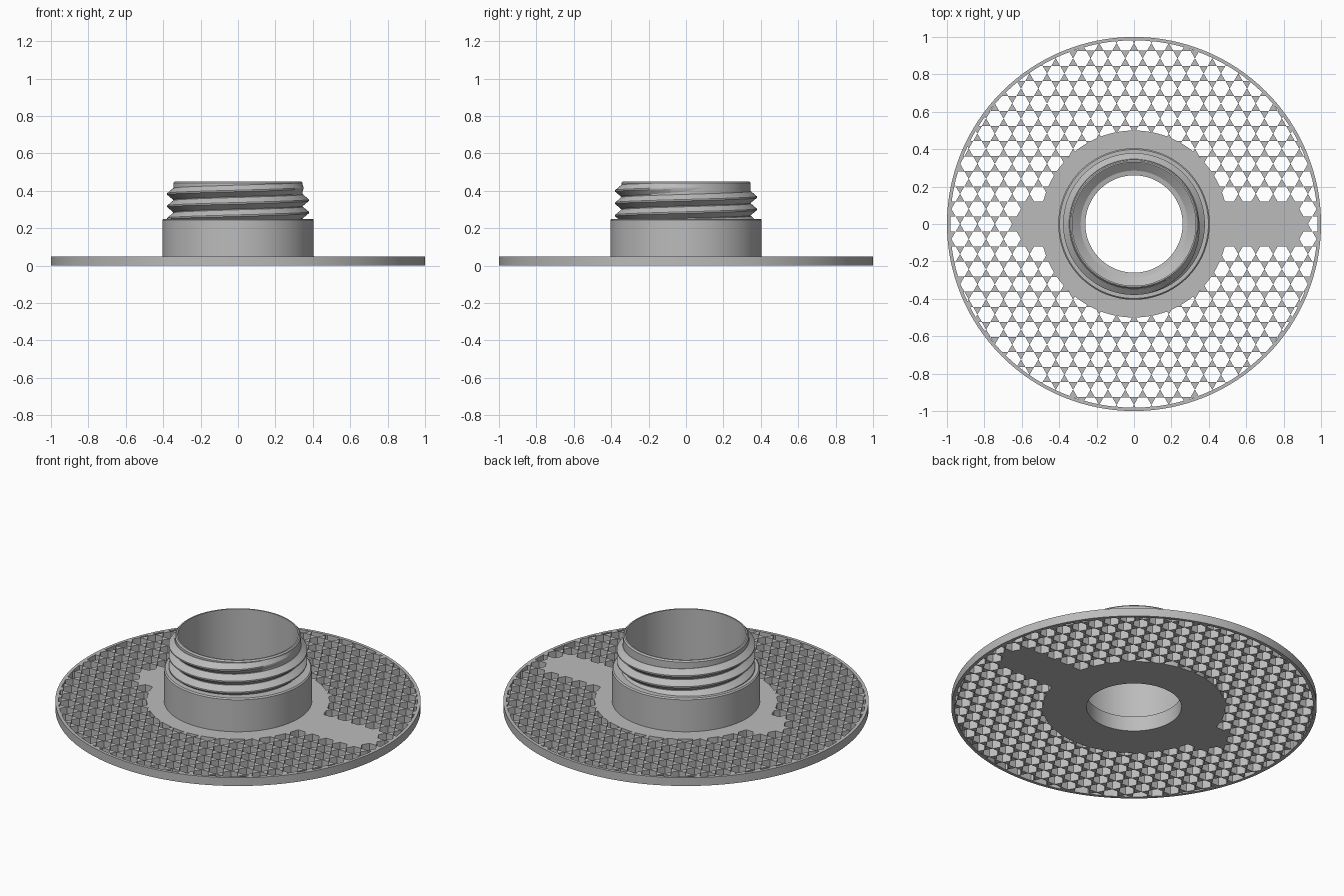
import bpy, bmesh, math
from mathutils import Matrix, Vector

cube = bpy.data.objects.get("Cube")
if cube:
    bpy.data.objects.remove(cube, do_unlink=True)

grey = bpy.data.materials.new("light_grey_plastic")
grey.use_nodes = True
grey.diffuse_color = (0.5, 0.5, 0.5, 1)
grey.node_tree.nodes["Principled BSDF"].inputs["Base Color"].default_value = (0.5, 0.5, 0.5, 1)

THICK = 0.05      # flange thickness
PITCH = 0.093     # honeycomb spacing
WALL = 0.013      # honeycomb wall width


def finish(name, bm):
    """Turn a bmesh into a named object."""
    bmesh.ops.recalc_face_normals(bm, faces=bm.faces)
    mesh = bpy.data.meshes.new(name)
    bm.to_mesh(mesh)
    bm.free()
    mesh.materials.append(grey)
    obj = bpy.data.objects.new(name, mesh)
    bpy.context.collection.objects.link(obj)
    return obj


def lathe(name, profile, steps=128):
    """Spin a closed (radius, height) profile around z."""
    bm = bmesh.new()
    verts = [bm.verts.new((r, 0, z)) for r, z in profile]
    edges = [bm.edges.new((v, verts[i - 1])) for i, v in enumerate(verts)]
    bmesh.ops.spin(bm, geom=verts + edges, cent=(0, 0, 0), axis=(0, 0, 1),
                   angle=math.tau, steps=steps, use_merge=False)
    bmesh.ops.remove_doubles(bm, verts=bm.verts, dist=1e-5)
    return finish(name, bm)


def boolean(obj, cutter, operation):
    """Apply a boolean and delete its helper."""
    cutter.hide_render = True
    mod = obj.modifiers.new("cut", 'BOOLEAN')
    mod.operation, mod.solver, mod.object = operation, 'EXACT', cutter
    bpy.context.view_layer.objects.active = obj
    bpy.ops.object.modifier_apply(modifier=mod.name)
    bpy.data.objects.remove(cutter, do_unlink=True)


def smooth(obj):
    bpy.ops.object.select_all(action='DESELECT')
    obj.select_set(True)
    bpy.context.view_layer.objects.active = obj
    bpy.ops.object.shade_smooth_by_angle(angle=math.radians(25))


# Honeycomb holes, skipping the cells that make the two solid tabs
bm = bmesh.new()
for row in range(-13, 14):
    for col in range(-12, 13):
        x = (col + (0.5 if row % 2 == 0 else 0)) * PITCH
        y = row * PITCH * math.sqrt(3) / 2
        in_tab = abs(row) <= 1 and -0.63 < x < 0.9
        if in_tab or not 0.44 < math.hypot(x, y) < 1.03:
            continue
        radius = (PITCH - WALL) / math.sqrt(3)
        place = Matrix.Translation((x, y, THICK / 2)) @ Matrix.Rotation(math.pi / 6, 4, 'Z')
        bmesh.ops.create_cone(bm, cap_ends=True, segments=6, radius1=radius,
                              radius2=radius, depth=THICK * 4, matrix=place)
holes = finish("honeycomb_cutter", bm)

# Keep the holes between the solid hub ring and the outer rim
band = lathe("band_cutter", [(0.5, -0.06), (0.982, -0.06), (0.982, 0.11), (0.5, 0.11)])
boolean(holes, band, 'INTERSECT')

# Flange with hex mesh
flange = lathe("honeycomb_flange", [(0.26, 0), (1, 0), (1, THICK), (0.26, THICK)])
boolean(flange, holes, 'DIFFERENCE')
smooth(flange)

# Collar and neck with a stepped bore
neck = lathe("collar_and_neck", [
    (0.26, THICK), (0.405, THICK), (0.405, 0.243), (0.398, 0.25), (0.345, 0.25),
    (0.345, 0.442), (0.338, 0.45), (0.33, 0.45), (0.33, 0.13), (0.285, 0.095), (0.26, 0.09)])
smooth(neck)

# Right-handed screw thread, tapering into the neck at its upper end
LEAD, PER_TURN, TURNS = 0.066, 96, 3.1
section = [(0.338, -0.031), (0.347, -0.031), (0.379, -0.004),
           (0.379, 0.004), (0.347, 0.031), (0.338, 0.031)]
bm = bmesh.new()
rings = []
count = int(PER_TURN * TURNS)
for i in range(count + 1):
    angle = math.tau * i / PER_TURN
    fade = min(1, (count - i) / 30)
    height = 0.218 + LEAD * i / PER_TURN
    ring = []
    for r, dz in section:
        r = 0.338 + (r - 0.338) * fade
        z = min(height + dz, 0.442)
        ring.append(bm.verts.new((r * math.cos(angle), r * math.sin(angle), z)))
    rings.append(ring)
for a, b in zip(rings, rings[1:]):
    for j in range(len(section)):
        bm.faces.new((a[j - 1], a[j], b[j], b[j - 1]))
bm.faces.new(rings[0])
thread = finish("screw_thread", bm)
smooth(thread)
